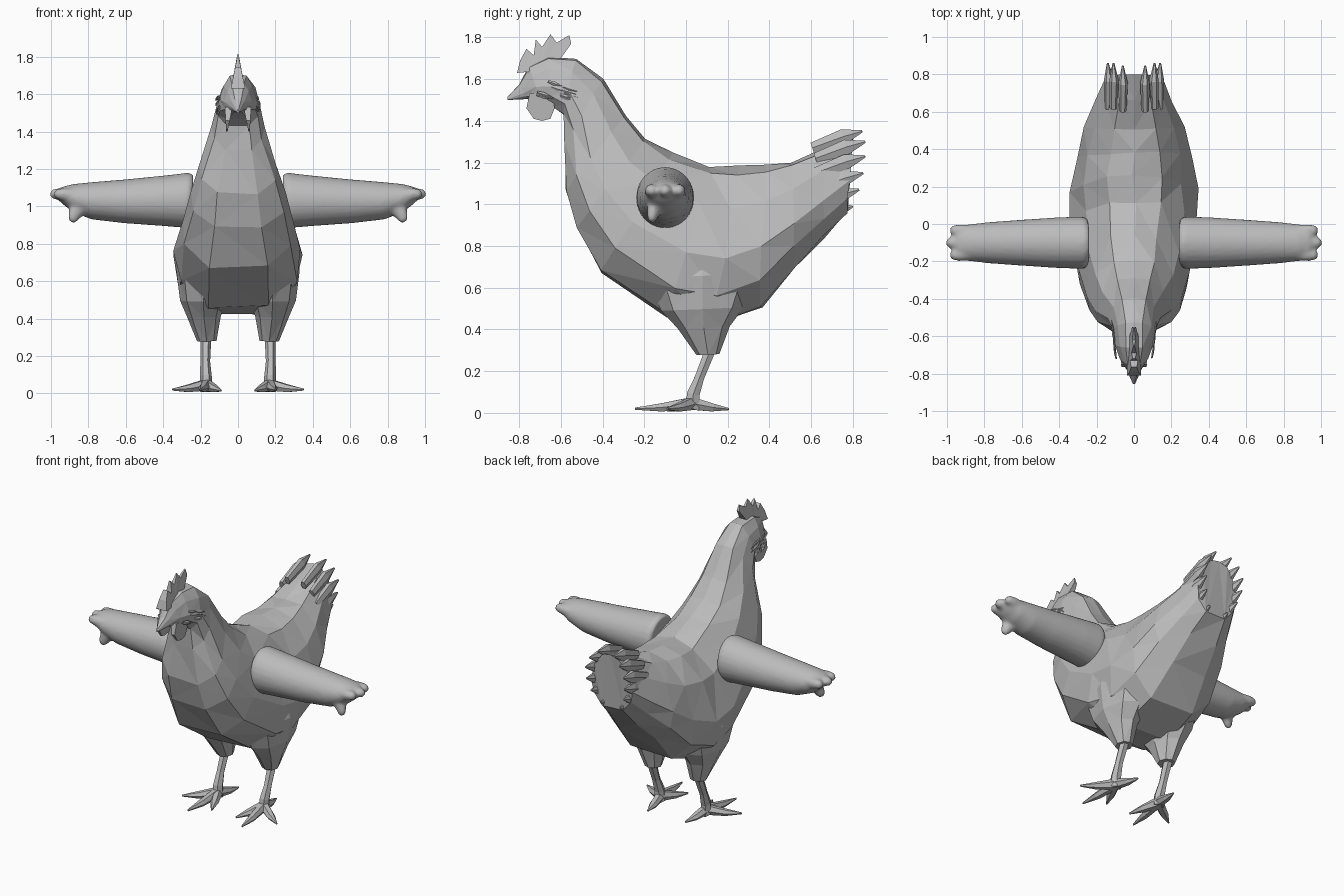
import bpy, bmesh, math, random
from mathutils import Vector

random.seed(4)
grey = bpy.data.materials.new("plain grey")
grey.diffuse_color = (0.5, 0.5, 0.5, 1)


def finish(name, bm, smooth=False):
    bmesh.ops.recalc_face_normals(bm, faces=bm.faces)
    me = bpy.data.meshes.new(name)
    bm.to_mesh(me)
    bm.free()
    me.materials.append(grey)
    for p in me.polygons:
        p.use_smooth = smooth
    ob = bpy.data.objects.new(name, me)
    bpy.context.collection.objects.link(ob)
    return ob


def loft(bm, rings):
    """Skin a list of equal rings and cap both ends."""
    vr = [[bm.verts.new(p) for p in r] for r in rings]
    n = len(vr[0])
    for a, b in zip(vr, vr[1:]):
        for i in range(n):
            bm.faces.new((a[i], a[(i + 1) % n], b[(i + 1) % n], b[i]))
    bm.faces.new(vr[0])
    bm.faces.new(vr[-1])


def tube(bm, stations, sides, side=1, up=(0, 0, 1)):
    """Skin ellipses along a path; station = (centre, half width, half height)."""
    pts = [Vector(s[0]) for s in stations]
    axis = (pts[-1] - pts[0]).normalized()
    u = axis.cross(Vector(up)).normalized()
    v = u.cross(axis)
    rings = []
    for c, (_, a, b) in zip(pts, stations):
        ring = []
        for i in range(sides):
            t = 2 * math.pi * i / sides
            p = c + u * a * math.cos(t) + v * b * math.sin(t)
            ring.append((p.x * side, p.y, p.z))
        rings.append(ring)
    loft(bm, rings)


# Body, neck and head: (top y, top z, bottom y, bottom z, half width)
sections = [
    (-0.855, 1.515, -0.855, 1.50, 0.006),
    (-0.80, 1.575, -0.76, 1.505, 0.04),
    (-0.75, 1.665, -0.70, 1.485, 0.075),
    (-0.66, 1.71, -0.64, 1.465, 0.10),
    (-0.53, 1.70, -0.59, 1.43, 0.115),
    (-0.40, 1.605, -0.58, 1.30, 0.14),
    (-0.29, 1.43, -0.58, 1.07, 0.21),
    (-0.19, 1.32, -0.53, 0.89, 0.26),
    (-0.06, 1.245, -0.40, 0.68, 0.30),
    (0.12, 1.175, -0.09, 0.46, 0.335),
    (0.25, 1.175, 0.13, 0.415, 0.335),
    (0.38, 1.18, 0.36, 0.51, 0.31),
    (0.50, 1.205, 0.52, 0.69, 0.265),
    (0.66, 1.27, 0.66, 0.84, 0.20),
    (0.80, 1.325, 0.77, 0.96, 0.15),
]
half = [(0.04, 0.42), (0.25, 0.78), (0.58, 1), (0.8, 0.93), (1, 0.5)]
outline = [(0, 0)] + half + [(t, -f) for t, f in reversed(half)]
rings = []
for ty, tz, by, bz, w in sections:
    j = 0.035 * w
    rings.append([(w * f + random.uniform(-j, j),
                   ty + (by - ty) * t + random.uniform(-j, j),
                   tz + (bz - tz) * t + random.uniform(-j, j)) for t, f in outline])
bm = bmesh.new()
loft(bm, rings)
bmesh.ops.triangulate(bm, faces=bm.faces, quad_method='SHORT_EDGE')
finish("body", bm)

# Tail feather tips around the rear edge
bm = bmesh.new()
tips = [(0.06, 0.845, 1.35), (0.11, 0.86, 1.30), (0.14, 0.86, 1.23),
        (0.14, 0.85, 1.15), (0.12, 0.83, 1.07), (0.07, 0.80, 0.99)]
for s in (1, -1):
    for x, y, z in tips:
        mid = (x * 0.97, y - 0.09, z - 0.025)
        tube(bm, [((x, y - 0.24, z - 0.08), 0.02, 0.03), (mid, 0.025, 0.042),
                  ((x, y, z), 0.005, 0.006)], 6, s)
finish("tail_feathers", bm)

# Comb: tapered plate with pointed lobes
comb = [(-0.81, 1.63), (-0.795, 1.69), (-0.765, 1.745), (-0.73, 1.715),
        (-0.72, 1.79), (-0.69, 1.755), (-0.65, 1.815), (-0.62, 1.775),
        (-0.56, 1.81), (-0.55, 1.77), (-0.60, 1.70), (-0.70, 1.64)]
bm = bmesh.new()
loft(bm, [[(s * max(0.003, 0.2 * (1.82 - z)), y, z) for y, z in comb] for s in (-1, 1)])
bmesh.ops.triangulate(bm, faces=bm.faces)
finish("comb", bm)

# Wattles hanging under the beak
bm = bmesh.new()
wattle = [(-0.75, 1.53), (-0.765, 1.46), (-0.73, 1.41), (-0.69, 1.40),
          (-0.65, 1.41), (-0.63, 1.46), (-0.64, 1.53)]
for s in (1, -1):
    loft(bm, [[(s * (x + k * (1.53 - z)), y, z) for y, z in wattle]
              for x, k in ((0.03, 0.2), (0.07, -0.05))])
finish("wattles", bm)

# Small ragged feathers on the cheeks
bm = bmesh.new()
for s in (1, -1):
    for i in range(12):
        y = random.uniform(-0.70, -0.55)
        z = random.uniform(1.50, 1.58)
        x = 0.10 + 0.10 * (y + 0.64)
        tube(bm, [((x, y - 0.03, z + 0.01), 0.004, 0.006),
                  ((x + 0.006, y, z), 0.006, 0.01),
                  ((x + 0.012, y + 0.04, z - 0.012), 0.001, 0.001)], 4, s)
finish("cheek_feathers", bm)

for s, label in ((1, "left"), (-1, "right")):
    # Feathered thigh
    bm = bmesh.new()
    tube(bm, [((0.167, 0.105, 0.28), 0.052, 0.055), ((0.182, 0.085, 0.41), 0.09, 0.125),
              ((0.185, 0.08, 0.50), 0.125, 0.20), ((0.19, 0.08, 0.66), 0.14, 0.27),
              ((0.18, 0.08, 0.85), 0.10, 0.20)], 8, s, (0, 1, 0))
    bmesh.ops.triangulate(bm, faces=bm.faces)
    finish(label + "_thigh", bm)

    # Shank
    bm = bmesh.new()
    tube(bm, [((0.172, 0.12, 0.31), 0.03, 0.03), ((0.175, 0.065, 0.17), 0.026, 0.026),
              ((0.172, 0.035, 0.09), 0.032, 0.035), ((0.17, 0.03, 0.02), 0.035, 0.04)],
         6, s, (0, 1, 0))
    finish(label + "_shank", bm)

    # Foot with four toes
    bm = bmesh.new()
    base = Vector((0.17, 0.03, 0.045))
    for tip in ((0.20, -0.245, 0.02), (0.35, -0.09, 0.02),
                (0.09, -0.15, 0.015), (0.14, 0.205, 0.018)):
        tip = Vector(tip)
        mid = base.lerp(tip, 0.55)
        mid.z = 0.026
        tube(bm, [(base, 0.03, 0.035), (mid, 0.026, 0.022), (tip, 0.004, 0.006)], 6, s)
    for v in bm.verts:
        v.co.z = max(v.co.z, 0)
    finish(label + "_foot", bm)

    # Arm-like wing with fingertips and a thumb, fused into one smooth skin
    bm = bmesh.new()
    tube(bm, [((0.245, -0.10, 1.035), 0.125, 0.135), ((0.27, -0.10, 1.032), 0.14, 0.148),
              ((0.40, -0.10, 1.03), 0.136, 0.135), ((0.60, -0.10, 1.027), 0.123, 0.118),
              ((0.78, -0.10, 1.03), 0.11, 0.10), ((0.88, -0.10, 1.045), 0.098, 0.075),
              ((0.94, -0.10, 1.06), 0.085, 0.045), ((0.965, -0.10, 1.065), 0.06, 0.02)],
         24, s)
    for y, x in ((-0.165, 0.985), (-0.10, 1.005), (-0.035, 0.985)):
        tube(bm, [((0.84, y, 1.05), 0.03, 0.04), ((x - 0.05, y, 1.065), 0.034, 0.034),
                  ((x - 0.015, y, 1.067), 0.027, 0.026), ((x, y, 1.067), 0.012, 0.012)], 12, s)
    tube(bm, [((0.82, -0.14, 1.02), 0.045, 0.06), ((0.87, -0.155, 0.965), 0.032, 0.04),
              ((0.887, -0.165, 0.93), 0.022, 0.027), ((0.892, -0.168, 0.915), 0.01, 0.012)],
         12, s)
    wing = finish(label + "_wing", bm, True)
    fuse = wing.modifiers.new("fuse", 'REMESH')
    fuse.mode = 'VOXEL'
    fuse.voxel_size = 0.011
    fuse.use_smooth_shade = True
    soft = wing.modifiers.new("soften", 'SMOOTH')
    soft.factor = 0.5
    soft.iterations = 5
